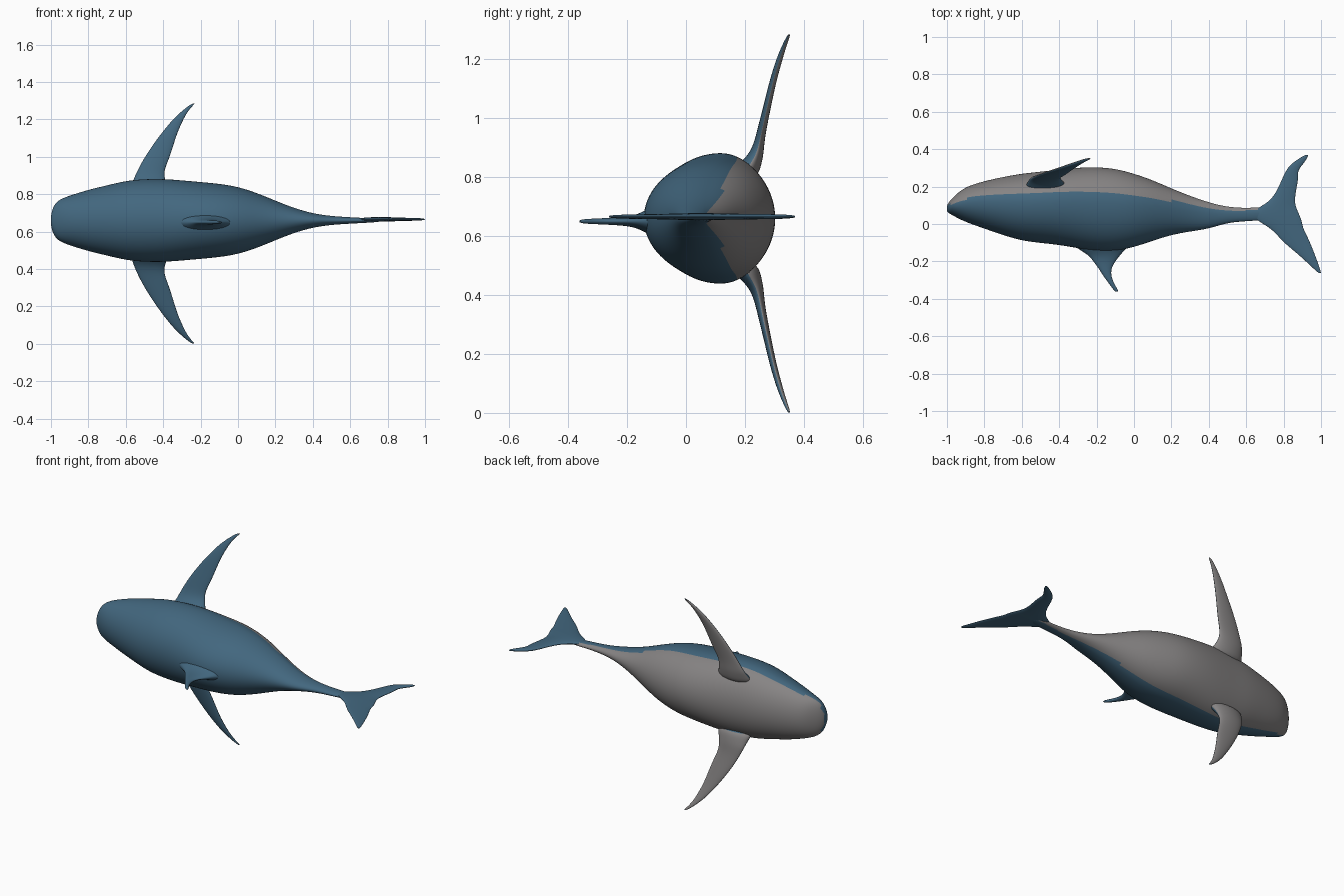
import bpy, bmesh, math
from mathutils import Vector

def material(name, rgb):
    m = bpy.data.materials.new(name)
    m.diffuse_color = (*rgb, 1)
    return m

BLUE = material("blue_back", (0.055, 0.135, 0.21))
GREY = material("grey_belly", (0.24, 0.23, 0.23))

def loft(name, rings, pale_from=None):
    """Skin closed rings; faces turned towards +y beyond pale_from become grey."""
    bm = bmesh.new()
    loops = [[bm.verts.new(p) for p in ring] for ring in rings]
    n = len(loops[0])
    for a, b in zip(loops, loops[1:]):
        for i in range(n):
            bm.faces.new((a[i], a[(i + 1) % n], b[(i + 1) % n], b[i]))
    for end in (loops[0], loops[-1]):
        centre = bm.verts.new(sum((v.co for v in end), Vector()) / n)
        for i in range(n):
            bm.faces.new((end[i], end[(i + 1) % n], centre))
    bmesh.ops.recalc_face_normals(bm, faces=bm.faces)
    bm.normal_update()
    for f in bm.faces:
        f.smooth = True
        if pale_from is not None and f.normal.y > pale_from:
            f.material_index = 1
    mesh = bpy.data.meshes.new(name)
    bm.to_mesh(mesh)
    bm.free()
    mesh.materials.append(BLUE)
    mesh.materials.append(GREY)
    ob = bpy.data.objects.new(name, mesh)
    bpy.context.collection.objects.link(ob)
    sub = ob.modifiers.new("smooth", 'SUBSURF')
    sub.levels = sub.render_levels = 2
    return ob

def angles(n):
    return [2 * math.pi * i / n for i in range(n)]

# Body: x, back y, belly y, half width
stations = [
    (-1.0, .065, .10, .03), (-.985, .055, .125, .085), (-.95, .035, .16, .115),
    (-.9, .01, .20, .133), (-.8, -.025, .23, .165), (-.7, -.06, .252, .188),
    (-.6, -.09, .27, .213), (-.5, -.102, .28, .222), (-.4, -.112, .292, .223),
    (-.3, -.13, .302, .215), (-.2, -.145, .305, .206), (-.1, -.145, .297, .197),
    (0, -.125, .27, .181), (.1, -.09, .235, .148), (.2, -.058, .19, .106),
    (.3, -.04, .15, .066), (.4, -.026, .115, .037), (.5, .008, .09, .023),
    (.6, .015, .085, .017), (.68, .02, .09, .013), (.76, .03, .08, .008)]

def body_ring(x, back, belly, w):
    yc = back + .57 * (belly - back)
    return [(x, yc + math.sin(a) * ((belly - yc) if math.sin(a) > 0 else (yc - back)),
             .66 + w * math.cos(a)) for a in angles(40)]

loft("body", [body_ring(*s) for s in stations], .35)

# Pectoral fins: distance from mid plane, leading x, trailing x, y, half thickness
fin = [
    (.15, -.59, -.35, .19, .055), (.20, -.57, -.375, .22, .038), (.235, -.56, -.39, .24, .024),
    (.28, -.54, -.395, .25, .017), (.34, -.51, -.37, .262, .015), (.42, -.46, -.345, .28, .013),
    (.49, -.41, -.325, .295, .012), (.56, -.355, -.295, .315, .011),
    (.60, -.315, -.275, .328, .009), (.635, -.275, -.25, .342, .007), (.655, -.245, -.23, .35, .004)]
for name, side in (("pectoral_fin_upper", .96), ("pectoral_fin_lower", -1)):
    loft(name, [[((l + t) / 2 + (t - l) / 2 * math.cos(a), y + h * math.sin(a), .656 + side * d)
                 for a in angles(16)] for d, l, t, y, h in fin], 0)

def flat_fin(name, rows, z):
    """Fin lying in the mid plane: y, leading x, trailing x, half thickness."""
    loft(name, [[((l + t) / 2 + (t - l) / 2 * math.cos(a), y, z + h * math.sin(a))
                 for a in angles(16)] for y, l, t, h in rows])

# Dorsal fin
flat_fin("dorsal_fin", [
    (-.08, -.36, .02, .075), (-.13, -.31, -.04, .042), (-.165, -.245, -.07, .024),
    (-.2, -.218, -.1, .016), (-.24, -.188, -.122, .013), (-.28, -.163, -.122, .011),
    (-.32, -.133, -.105, .009), (-.345, -.115, -.09, .008), (-.362, -.1, -.083, .004)], .65)

# Tail fluke
flat_fin("tail_fluke", [
    (.37, .915, .935, .004), (.34, .865, .92, .007), (.31, .828, .895, .008),
    (.28, .81, .875, .009), (.24, .79, .88, .009), (.18, .765, .867, .01),
    (.12, .725, .86, .011), (.085, .655, .87, .012), (.05, .63, .887, .013),
    (.015, .66, .9, .012), (-.02, .725, .905, .011), (-.06, .765, .925, .01),
    (-.1, .8, .943, .009), (-.16, .875, .967, .008), (-.22, .94, .988, .007),
    (-.262, .985, 1.002, .004)], .666)
